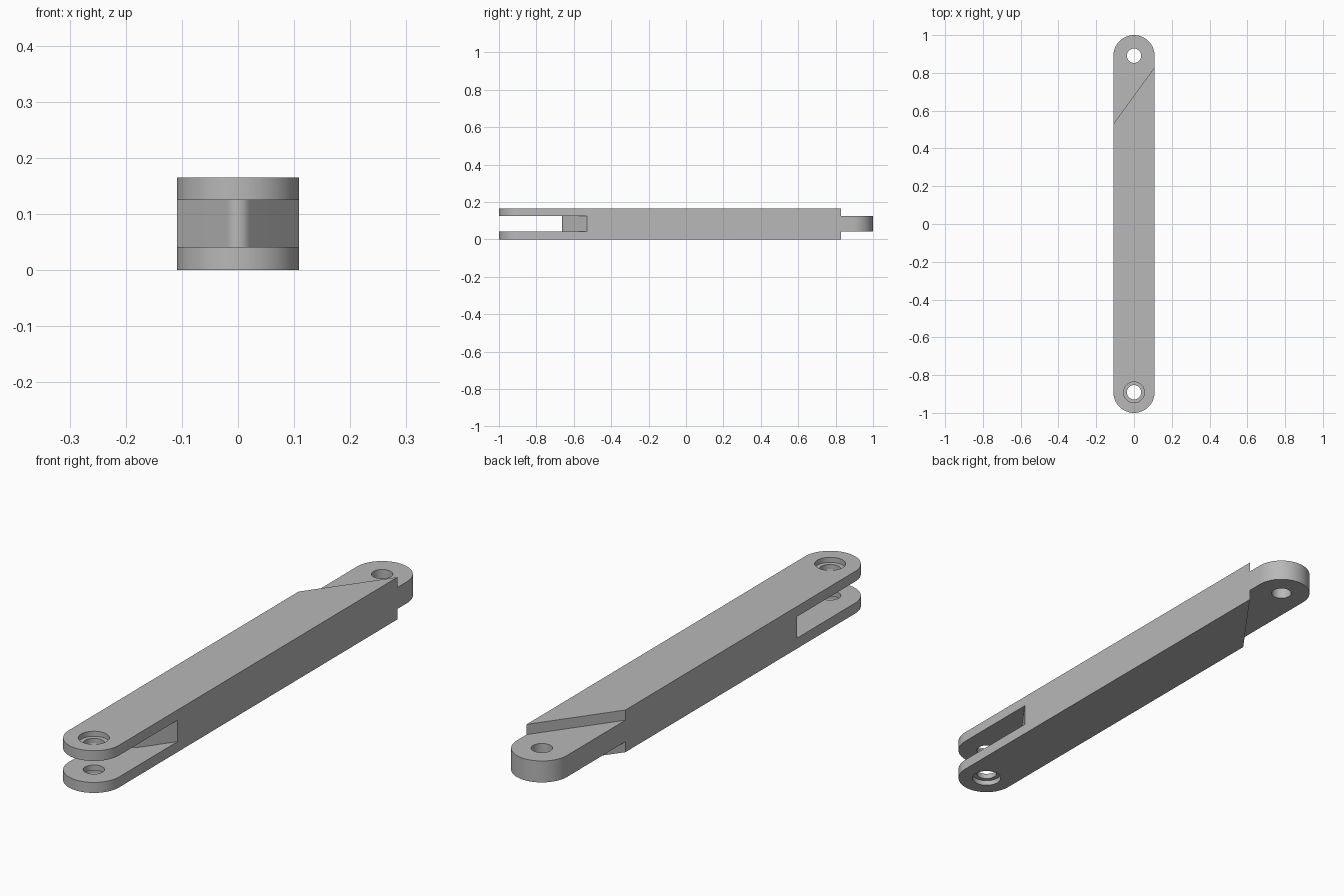
import bpy, bmesh
from math import cos, sin, atan, radians, pi

if "Cube" in bpy.data.objects:
    bpy.data.objects.remove(bpy.data.objects["Cube"], do_unlink=True)

HALF = 0.109            # half width, also the end radius
TOP = 0.165             # full height
LOW, HIGH = 0.041, 0.125  # fork slot and tongue levels
PIN = 1 - HALF          # distance of each pin hole from the middle
SLOPE = 1.376           # steepness of the angled shoulders

steel = bpy.data.materials.new("grey steel")
steel.use_nodes = True
grey = (0.48, 0.48, 0.48, 1)
steel.diffuse_color = grey
steel.node_tree.nodes["Principled BSDF"].inputs["Base Color"].default_value = grey


def arc(cx, cy, r, start, end, steps):
    """Points on a circular arc, angles in radians."""
    angles = [start + (end - start) * i / steps for i in range(steps + 1)]
    return [(cx + r * cos(a), cy + r * sin(a)) for a in angles]


def prism(name, outline, z0, z1):
    """Upright prism from a counter-clockwise outline."""
    bm = bmesh.new()
    face = bm.faces.new([bm.verts.new((x, y, z0)) for x, y in outline])
    ext = bmesh.ops.extrude_face_region(bm, geom=[face])
    top = [v for v in ext["geom"] if isinstance(v, bmesh.types.BMVert)]
    bmesh.ops.translate(bm, verts=top, vec=(0, 0, z1 - z0))
    bmesh.ops.recalc_face_normals(bm, faces=bm.faces)
    mesh = bpy.data.meshes.new(name)
    bm.to_mesh(mesh)
    bm.free()
    mesh.materials.append(steel)
    obj = bpy.data.objects.new(name, mesh)
    bpy.context.collection.objects.link(obj)
    return obj


def cylinder(name, y, r, z0, z1):
    return prism(name, arc(0, y, r, 0, 2 * pi, 48)[:-1], z0, z1)


# Bar with rounded ends
bar = prism("link_bar", arc(0, PIN, HALF, 0, pi, 32) + arc(0, -PIN, HALF, pi, 2 * pi, 32), 0, TOP)

# Fork slot with a rounded wedge at its root
tilt = atan(1 / SLOPE)
nose_r, nose_tip, reach = 0.025, -0.68, 0.2
side_y = nose_tip + reach * SLOPE
slot = [(-reach, -1.2), (reach, -1.2), (reach, side_y)]
slot += arc(0, nose_tip + nose_r / sin(tilt), nose_r, -tilt, tilt - pi, 12)
slot += [(-reach, side_y)]

# Angled shoulders above and below the tongue
rise = reach * SLOPE
shoulder = [(-reach, 0.68 - rise), (reach, 0.68 + rise), (reach, 1.2), (-reach, 1.2)]

cutters = [
    prism("slot_cutter", slot, LOW, HIGH),
    prism("upper_shoulder_cutter", shoulder, HIGH, TOP + 0.1),
    prism("lower_shoulder_cutter", shoulder, -0.1, LOW),
    # Pin holes, with recesses on the outside of the fork
    cylinder("tongue_hole_cutter", PIN, 0.038, -0.1, TOP + 0.1),
    cylinder("fork_hole_cutter", -PIN, 0.038, -0.1, TOP + 0.1),
    cylinder("upper_recess_cutter", -PIN, 0.055, TOP - 0.02, TOP + 0.1),
    cylinder("lower_recess_cutter", -PIN, 0.055, -0.1, 0.02),
]

bpy.ops.object.select_all(action="DESELECT")
bpy.context.view_layer.objects.active = bar
bar.select_set(True)
for cutter in cutters:
    cutter.hide_render = True
    mod = bar.modifiers.new(cutter.name, "BOOLEAN")
    mod.operation = "DIFFERENCE"
    mod.solver = "EXACT"
    mod.object = cutter
    bpy.ops.object.modifier_apply(modifier=mod.name)
    bpy.data.objects.remove(cutter, do_unlink=True)

bpy.ops.object.shade_smooth_by_angle(angle=radians(30))
